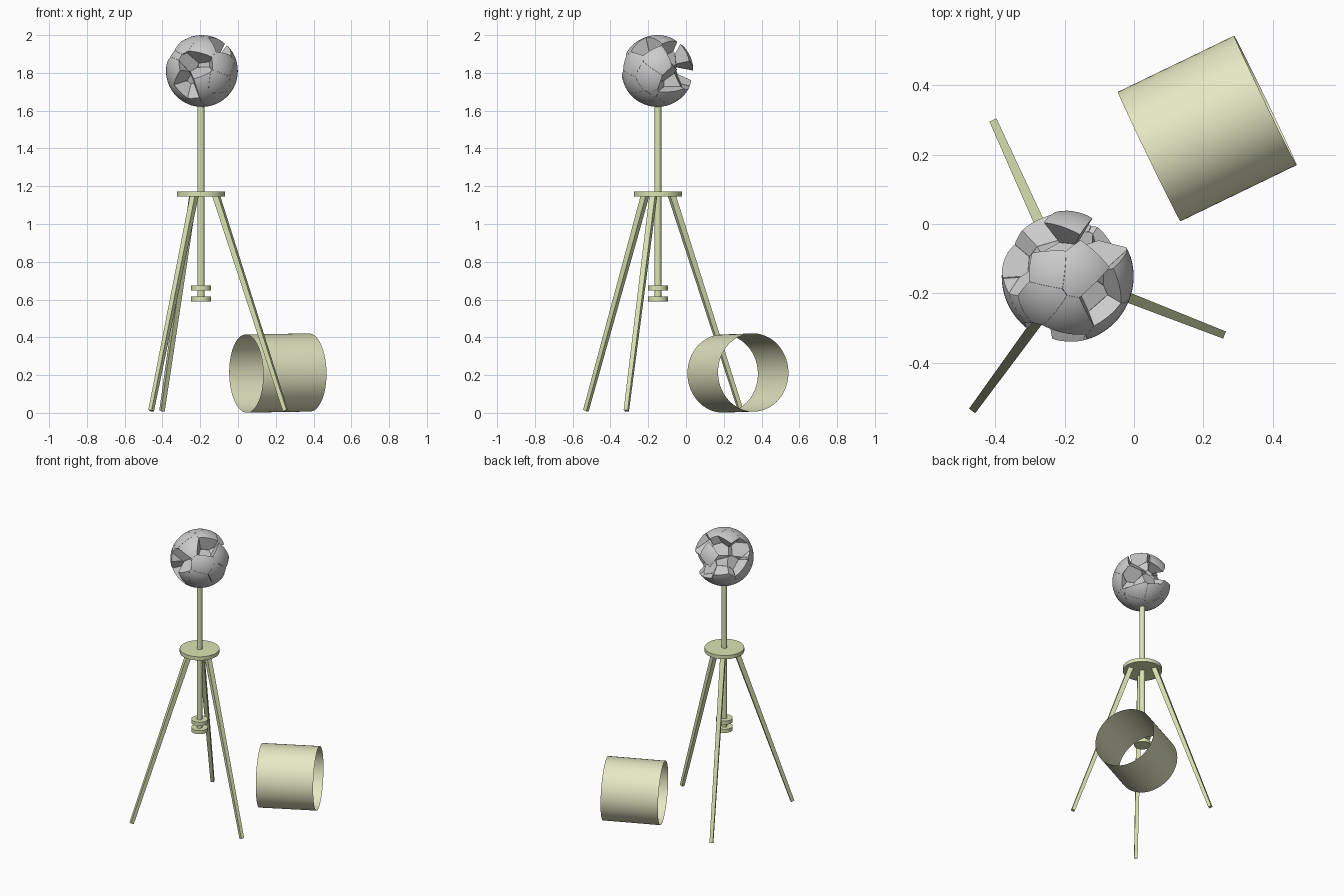
import bpy, bmesh, math, random
from mathutils import Vector

if "Cube" in bpy.data.objects:
    bpy.data.objects.remove(bpy.data.objects["Cube"])

AX, AY = -0.196, -0.149          # axis of the stand


def paint(name, rgb):
    m = bpy.data.materials.new(name)
    m.diffuse_color = (*rgb, 1)
    m.use_nodes = True
    m.node_tree.nodes["Principled BSDF"].inputs["Base Color"].default_value = m.diffuse_color
    return m


STAND = paint("stand_green", (0.70, 0.78, 0.45))
DRUM = paint("drum_green", (0.79, 0.81, 0.55))


def finish(ob, name, mat=None, smooth=True):
    ob.name = name
    if mat:
        ob.data.materials.append(mat)
    if smooth:
        bpy.ops.object.select_all(action='DESELECT')
        ob.select_set(True)
        bpy.context.view_layer.objects.active = ob
        bpy.ops.object.shade_smooth_by_angle(angle=math.radians(30))
    return ob


def disc(name, r, z0, z1, sides=48):
    bpy.ops.mesh.primitive_cylinder_add(vertices=sides, radius=r, depth=z1 - z0,
                                        location=(AX, AY, (z0 + z1) / 2))
    return finish(bpy.context.object, name, STAND)


# Centre pole, top plate and lower spool
disc("centre_pole", 0.018, 0.60, 1.64, 32)
disc("top_plate", 0.127, 1.145, 1.171, 64)
disc("spool_upper", 0.053, 0.648, 0.674)
disc("spool_lower", 0.053, 0.590, 0.615)

# Three tapered square legs
legs = [((-0.237, -0.075), (-0.402, 0.290)),
        ((-0.116, -0.173), (0.251, -0.316)),
        ((-0.231, -0.217), (-0.460, -0.530))]
for i, (top, foot) in enumerate(legs):
    a, b = Vector((*foot, 0.012)), Vector((*top, 1.15))
    d = b - a
    bpy.ops.mesh.primitive_cone_add(vertices=4, radius1=0.011 * 2 ** .5,
                                    radius2=0.016 * 2 ** .5, depth=d.length)
    leg = bpy.context.object
    # turn the square so its sides line up with the local axes
    for v in leg.data.vertices:
        v.co.xy = Vector((v.co.x - v.co.y, v.co.x + v.co.y)) / 2 ** .5
    leg.rotation_euler = d.to_track_quat('Z', 'Y').to_euler()
    leg.location = (a + b) / 2
    finish(leg, f"leg_{i + 1}", STAND, smooth=False)

# Open drum lying on its side
bpy.ops.mesh.primitive_cylinder_add(vertices=96, radius=0.207, depth=0.372,
                                    end_fill_type='NOTHING', location=(0.211, 0.275, 0.211))
drum = bpy.context.object
axis = Vector((math.cos(math.radians(25.8)), math.sin(math.radians(25.8)), 0.016))
drum.rotation_euler = axis.to_track_quat('Z', 'Y').to_euler()
finish(drum, "open_drum", DRUM)

# Shattered ball: cells around seed points, with some cells left out
R = 0.19
missing = [(-0.50, -0.72, -0.46), (-0.18, -0.95, 0.20), (0.55, -0.37, 0.74),
           (0.62, 0.58, 0.50), (0.79, 0.52, -0.34), (-0.76, 0.13, 0.62),
           (-0.32, 0.62, 0.72), (-0.90, 0.43, 0.08), (0.26, 0.95, -0.15),
           (-0.49, 0.86, 0.16)]
seeds = [Vector(m).normalized() * R * 0.88 for m in missing]
random.seed(7)
for _ in range(4000):
    p = Vector([random.uniform(-R, R) for _ in range(3)])
    if p.length < R * 0.97 and all((p - s).length > R * 0.46 for s in seeds):
        seeds.append(p)

ball = bmesh.new()
for i, s in enumerate(seeds):
    if i < len(missing):
        continue
    cell = bmesh.new()
    bmesh.ops.create_uvsphere(cell, u_segments=64, v_segments=32, radius=R)
    for t in sorted(seeds, key=lambda q: (q - s).length)[1:]:
        n = (t - s).normalized()
        co = (s + t) / 2 - n * 0.0003
        if all((v.co - co).dot(n) <= 1e-6 for v in cell.verts):
            continue
        geom = cell.verts[:] + cell.edges[:] + cell.faces[:]
        bmesh.ops.bisect_plane(cell, geom=geom, dist=1e-6, plane_co=co,
                               plane_no=n, clear_outer=True)
        rim = [e for e in cell.edges if e.is_boundary]
        if rim:
            bmesh.ops.holes_fill(cell, edges=rim, sides=0)
    bmesh.ops.recalc_face_normals(cell, faces=cell.faces[:])
    piece = bpy.data.meshes.new("piece")
    cell.to_mesh(piece)
    cell.free()
    ball.from_mesh(piece)
    bpy.data.meshes.remove(piece)

mesh = bpy.data.meshes.new("shattered_ball")
ball.to_mesh(mesh)
ball.free()
ob = bpy.data.objects.new("shattered_ball", mesh)
bpy.context.collection.objects.link(ob)
ob.location = (-0.191, -0.151, 1.81)
finish(ob, "shattered_ball")
